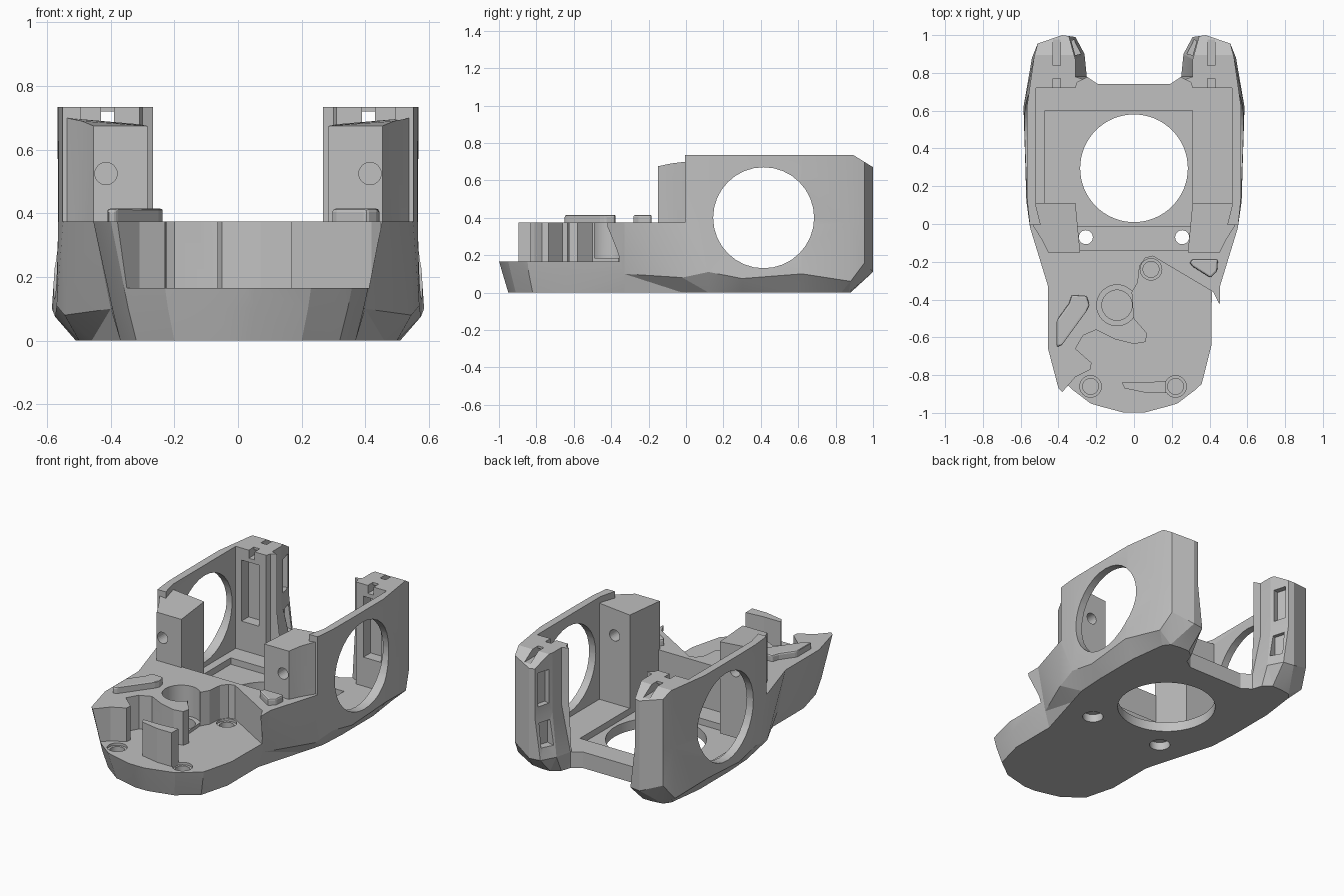
import bpy, bmesh, math
from mathutils import Matrix

if "Cube" in bpy.data.objects:
    bpy.data.objects.remove(bpy.data.objects["Cube"], do_unlink=True)

GREY = bpy.data.materials.new("plain grey")
GREY.use_nodes = True
GREY.diffuse_color = (0.53, 0.53, 0.53, 1)
GREY.node_tree.nodes["Principled BSDF"].inputs["Base Color"].default_value = (0.53, 0.53, 0.53, 1)

DECK, LEDGE, FLOOR, RIM = 0.375, 0.165, 0.1, 0.735


def finish(name, bm):
    bmesh.ops.recalc_face_normals(bm, faces=bm.faces)
    mesh = bpy.data.meshes.new(name)
    bm.to_mesh(mesh)
    bm.free()
    mesh.materials.append(GREY)
    obj = bpy.data.objects.new(name, mesh)
    bpy.context.collection.objects.link(obj)
    return obj


def loft(name, rings):
    """Closed solid through rings of equal point count."""
    bm = bmesh.new()
    loops = [[bm.verts.new(p) for p in ring] for ring in rings]
    n = len(loops[0])
    for low, high in zip(loops, loops[1:]):
        for i in range(n):
            j = (i + 1) % n
            bm.faces.new((low[i], low[j], high[j], high[i]))
    bm.faces.new(loops[0][::-1])
    bm.faces.new(loops[-1])
    bmesh.ops.triangulate(bm, faces=[f for f in bm.faces if len(f.verts) == 4])
    return finish(name, bm)


def prism(name, outline, z0, z1):
    return loft(name, [[(x, y, z) for x, y in outline] for z in (z0, z1)])


def rect(x0, x1, y0, y1):
    return [(x0, y0), (x1, y0), (x1, y1), (x0, y1)]


def box(name, x0, x1, y0, y1, z0, z1):
    return prism(name, rect(x0, x1, y0, y1), z0, z1)


def disc(name, x, y, r, z0, z1, sides=40):
    ring = [math.tau * i / sides for i in range(sides)]
    return prism(name, [(x + r * math.cos(a), y + r * math.sin(a)) for a in ring], z0, z1)


def combine(body, tool, operation="DIFFERENCE"):
    mod = body.modifiers.new("join", "BOOLEAN")
    mod.operation, mod.solver, mod.object = operation, "EXACT", tool
    bpy.context.view_layer.objects.active = body
    bpy.ops.object.modifier_apply(modifier=mod.name)
    bpy.data.objects.remove(tool, do_unlink=True)


def flip(points, side):
    return [(side * x, y) for x, y in points]


# Hull: half outline stations as (underside), (chamfer line with its height), (upper)
stations = [
    ((0.04, -0.95), (0.05, -0.98, 0.1), (0.06, -1.06)),
    ((0.20, -0.91), (0.22, -0.935, 0.1), (0.26, -1.0)),
    ((0.32, -0.82), (0.345, -0.84, 0.1), (0.40, -0.87)),
    ((0.37, -0.63), (0.395, -0.64, 0.1), (0.455, -0.66)),
    ((0.37, -0.33), (0.40, -0.33, 0.1), (0.455, -0.33)),
    ((0.46, -0.02), (0.545, -0.02, 0.08), (0.55, -0.02)),
    ((0.50, 0.12), (0.57, 0.12, 0.11), (0.565, 0.12)),
    ((0.51, 0.30), (0.575, 0.30, 0.075), (0.567, 0.30)),
    ((0.51, 0.60), (0.585, 0.62, 0.1), (0.567, 0.62)),
    ((0.48, 0.83), (0.54, 0.88, 0.06), (0.53, 0.88)),
    ((0.45, 0.87), (0.51, 0.955, 0.16), (0.51, 0.955)),
    ((0.38, 0.88), (0.38, 1.0, 0.11), (0.38, 1.0)),
    ((0.32, 0.88), (0.31, 0.99, 0.11), (0.345, 0.995)),
    ((0.27, 0.84), (0.262, 0.90, 0.11), (0.31, 0.87)),
    ((0.25, 0.78), (0.25, 0.78, 0.1), (0.31, 0.78)),
    ((0.19, 0.74), (0.19, 0.74, 0.1), (0.19, 0.74)),
]


def hull_ring(level, z=None):
    half = [(*s[level], z)[:3] for s in stations]
    return half + [(-x, y, h) for x, y, h in half[::-1]]


body = loft("frame_body", [hull_ring(0, 0), hull_ring(1), hull_ring(2, DECK), hull_ring(2, RIM)])

# Sloped tops at the rear ends
slope = [[(x, y, z) for x, y in rect(-1, 1, front, 1.2)] for z, front in ((0.67, 1.0), (0.8, 0.79))]
combine(body, loft("rear_slope", slope))

# Open space above the front deck and between the side walls
combine(body, box("deck_space", -1, 1, -1.3, -0.005, DECK, 1))
room = [(0.46, -0.14), (0.52, 0.1), (0.52, 0.72), (0.31, 0.72), (0.3, 0.75), (0.2, 0.8)]
combine(body, prism("room_space", room + flip(room, -1)[::-1], FLOOR, 1))

# Front ledge cut around the winding deck edge
deck_edge = [(-0.6, -0.90), (-0.38, -0.89), (-0.31, -0.81), (-0.23, -0.77), (-0.225, -0.735),
             (-0.31, -0.66), (-0.27, -0.59), (-0.2, -0.56), (-0.1, -0.61), (0, -0.635),
             (0.06, -0.625), (0.07, -0.58), (0, -0.5), (-0.01, -0.36), (0.02, -0.31),
             (0.03, -0.22), (0.06, -0.18), (0.1, -0.17), (0.15, -0.2), (0.42, -0.36),
             (0.45, -0.42), (0.7, -0.42), (0.7, -1.3), (-0.6, -1.3)]
combine(body, prism("ledge_space", deck_edge, LEDGE, 1))

# Front posts with a hole along y
for side in (1, -1):
    post = [(0.285, -0.15), (0.455, -0.15), (0.49, -0.08), (0.54, 0), (0.54, 0.11), (0.31, 0.11)]
    heights = [0.675, 0.675, 0.69, 0.7, 0.7, 0.68]
    ring = flip(post, side)
    tool = loft("front_post", [[(x, y, 0.08) for x, y in ring],
                               [(x, y, z) for (x, y), z in zip(ring, heights)]])
    combine(body, tool, "UNION")
    bore = disc("post_bore", 0, 0, 0.035, -0.3, 0.2, 24)
    bore.data.transform(Matrix.Translation((side * 0.415, 0, 0.525)) @ Matrix.Rotation(math.pi / 2, 4, "X"))
    combine(body, bore)

# Large round opening through both side walls
opening = disc("side_opening", 0, 0, 0.27, -1, 1, 32)
opening.data.transform(Matrix.Translation((0, 0.415, 0.4)) @ Matrix.Rotation(math.pi / 2, 4, "Y"))
combine(body, opening)

# Floor pocket and round floor opening
combine(body, box("floor_pocket", -0.47, 0.31, -0.01, 0.6, 0.06, FLOOR + 0.01))
combine(body, disc("floor_opening", 0, 0.295, 0.285, -0.1, 0.3, 64))

# Through holes with a wide recess underneath
for side in (1, -1):
    combine(body, disc("screw_hole", side * 0.255, -0.07, 0.037, -0.1, 0.3))
    combine(body, disc("screw_recess", side * 0.255, -0.07, 0.06, -0.1, 0.05))

# Blind screw seats on the ledge and the main round well
for x, y in ((0.22, -0.86), (-0.23, -0.86), (0.09, -0.24)):
    combine(body, disc("seat_lip", x, y, 0.057, LEDGE - 0.015, 0.3))
    combine(body, disc("seat_hole", x, y, 0.042, 0.09, 0.3))
combine(body, disc("well", -0.09, -0.43, 0.108, LEDGE + 0.02, 0.5))
combine(body, disc("well_bottom", -0.09, -0.43, 0.08, 0.12, 0.5))

# Rear post details: front recess, top clip slots and slanted rear slots
for side in (1, -1):
    def mirrored(name, x0, x1, *rest):
        a, b = sorted((side * x0, side * x1))
        combine(body, box(name, a, b, *rest))

    mirrored("post_recess", 0.36, 0.48, 0.7, 0.79, 0.28, 0.66)
    mirrored("clip_tunnel", 0.39, 0.43, 0.6, 1.1, 0.685, 0.72)
    mirrored("clip_notch", 0.39, 0.43, 0.6, 0.77, 0.69, 0.8)
    mirrored("clip_notch", 0.39, 0.43, 0.84, 0.92, 0.69, 0.8)
    for x, z0, z1 in ((0.328, 0.43, 0.64), (0.31, 0.18, 0.33)):
        slot = box("rear_slot", -0.035, 0.035, -0.04, 0.04, z0, z1)
        slot.data.transform(Matrix.Translation((side * x, 0.935, 0)) @ Matrix.Rotation(-0.27 * side, 4, "Z"))
        combine(body, slot)

# Raised pads on the deck and the upright plate on the ledge
right_pad = prism("right_deck_pad", [(-0.41, -0.65), (-0.385, -0.645), (-0.25, -0.46), (-0.235, -0.43),
                                     (-0.25, -0.38), (-0.33, -0.375), (-0.345, -0.42),
                                     (-0.41, -0.51)], DECK - 0.02, 0.415)
left_pad = prism("left_deck_pad", [(0.295, -0.205), (0.31, -0.225), (0.405, -0.285), (0.44, -0.25),
                                   (0.445, -0.185), (0.31, -0.185)], DECK - 0.02, 0.415)
for pad in (right_pad, left_pad):
    bevel = pad.modifiers.new("soft_edge", "BEVEL")
    bevel.width, bevel.segments = 0.01, 2
prism("front_plate", [(-0.065, -0.84), (-0.05, -0.87), (0.07, -0.895), (0.17, -0.895),
                      (0.17, -0.83), (0.05, -0.84)], LEDGE - 0.02, DECK)

# Smooth the round walls, keep the edges sharp
bpy.ops.object.select_all(action="DESELECT")
body.select_set(True)
bpy.context.view_layer.objects.active = body
bpy.ops.object.shade_smooth_by_angle(angle=math.radians(15))
